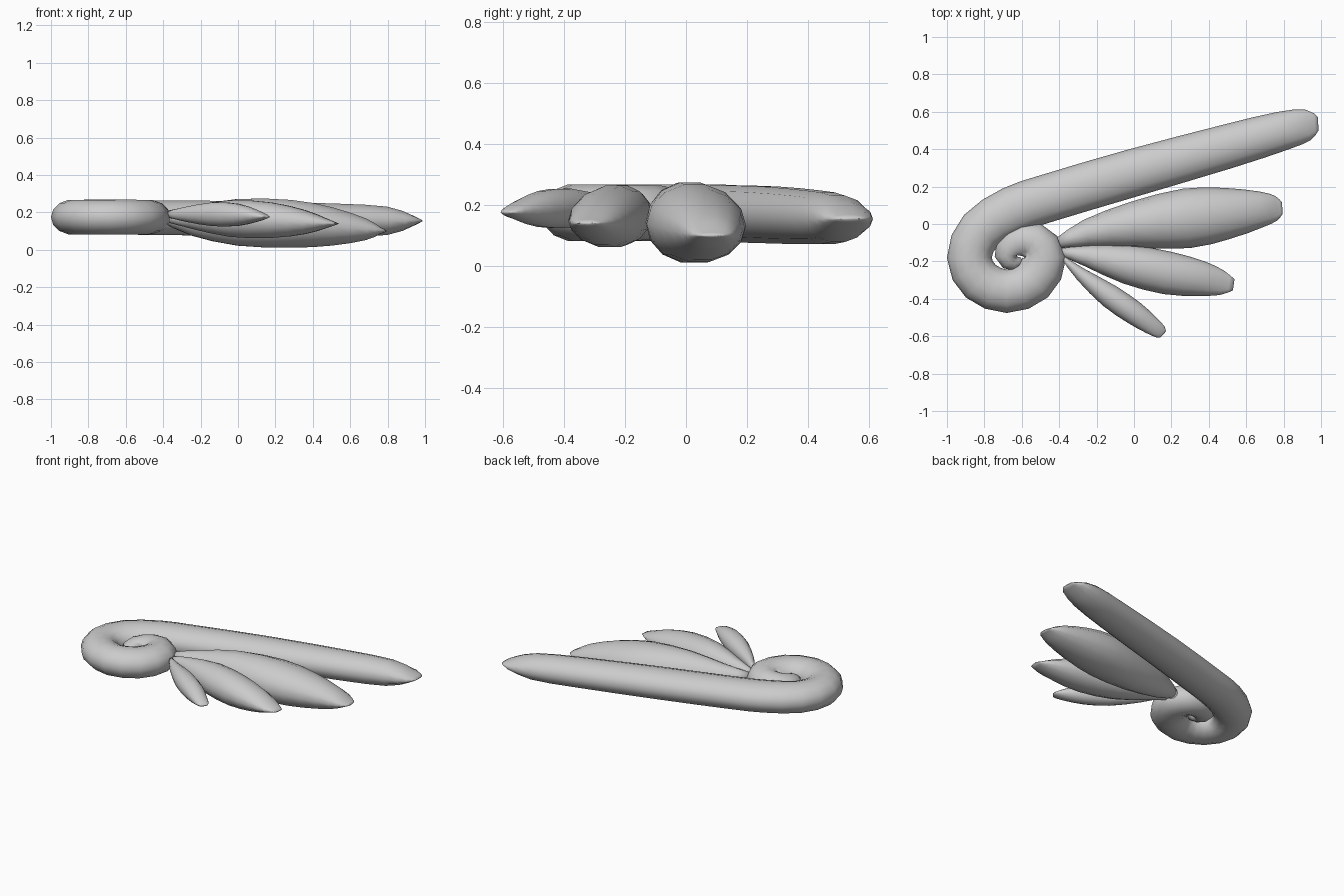
import bpy, bmesh, math
from mathutils import Vector

SIDES = 14

def smooth_stations(pts, steps):
    """Catmull-Rom interpolation of (x, y, z, half width, half height)."""
    out = []
    for i in range(len(pts) - 1):
        a, b = pts[max(i - 1, 0)], pts[i]
        c, d = pts[i + 1], pts[min(i + 2, len(pts) - 1)]
        for s in range(steps):
            t = s / steps
            out.append([0.5 * (2 * q + (r - p) * t + (2 * p - 5 * q + 4 * r - w) * t * t
                               + (3 * q - p - 3 * r + w) * t ** 3)
                        for p, q, r, w in zip(a, b, c, d)])
    out.append(list(pts[-1]))
    return out

def loft(name, pts, steps):
    """Sweep a flat-lying elliptical section along the stations."""
    st = smooth_stations(pts, steps)
    bm = bmesh.new()
    rings = []
    for i, (x, y, z, w, h) in enumerate(st):
        p, n = st[max(i - 1, 0)], st[min(i + 1, len(st) - 1)]
        side = Vector((p[1] - n[1], n[0] - p[0], 0)).normalized()
        w, h = max(w, 0.002), max(h, 0.002)
        rings.append([bm.verts.new(Vector((x, y, z)) + side * w * math.cos(a)
                                   + Vector((0, 0, h * math.sin(a))))
                      for a in (2 * math.pi * k / SIDES for k in range(SIDES))])
    for r0, r1 in zip(rings, rings[1:]):
        for k in range(SIDES):
            j = (k + 1) % SIDES
            bm.faces.new((r0[k], r0[j], r1[j], r1[k]))
    bm.faces.new(rings[0])
    bm.faces.new(rings[-1])
    bmesh.ops.recalc_face_normals(bm, faces=bm.faces)
    me = bpy.data.meshes.new(name)
    bm.to_mesh(me)
    bm.free()
    for f in me.polygons:
        f.use_smooth = True
    ob = bpy.data.objects.new(name, me)
    bpy.context.collection.objects.link(ob)
    return ob

# Long leading plume that curls into a spiral
loft("curled_plume", [
    (0.985, 0.535, 0.155, 0.036, 0.003),
    (0.93, 0.53, 0.155, 0.083, 0.03),
    (0.79, 0.497, 0.155, 0.105, 0.078),
    (0.50, 0.415, 0.16, 0.118, 0.09),
    (0.00, 0.275, 0.168, 0.127, 0.095),
    (-0.45, 0.142, 0.172, 0.128, 0.095),
    (-0.65, 0.073, 0.175, 0.128, 0.095),
    (-0.82, -0.035, 0.175, 0.122, 0.095),
    (-0.88, -0.18, 0.175, 0.12, 0.095),
    (-0.82, -0.305, 0.175, 0.118, 0.095),
    (-0.68, -0.36, 0.175, 0.116, 0.095),
    (-0.54, -0.305, 0.175, 0.118, 0.095),
    (-0.48, -0.18, 0.175, 0.118, 0.093),
    (-0.54, -0.09, 0.175, 0.10, 0.09),
    (-0.635, -0.105, 0.175, 0.09, 0.08),
    (-0.67, -0.17, 0.175, 0.075, 0.065),
    (-0.635, -0.205, 0.175, 0.045, 0.045),
    (-0.60, -0.19, 0.175, 0.015, 0.015)], 2)

# Three feathers fanning out from the spiral
loft("upper_feather", [
    (-0.40, -0.10, 0.175, 0.03, 0.03),
    (-0.25, -0.05, 0.155, 0.075, 0.08),
    (0.00, -0.005, 0.147, 0.125, 0.128),
    (0.28, 0.03, 0.139, 0.16, 0.131),
    (0.50, 0.057, 0.125, 0.137, 0.105),
    (0.68, 0.078, 0.11, 0.096, 0.06),
    (0.76, 0.083, 0.103, 0.066, 0.02),
    (0.793, 0.085, 0.10, 0.03, 0.003)], 2)
loft("middle_feather", [
    (-0.39, -0.15, 0.175, 0.02, 0.025),
    (-0.25, -0.17, 0.172, 0.058, 0.06),
    (-0.04, -0.215, 0.167, 0.104, 0.10),
    (0.18, -0.262, 0.158, 0.115, 0.097),
    (0.36, -0.292, 0.148, 0.094, 0.065),
    (0.47, -0.315, 0.142, 0.066, 0.027),
    (0.533, -0.325, 0.14, 0.03, 0.003)], 2)
loft("lower_feather", [
    (-0.38, -0.18, 0.19, 0.01, 0.015),
    (-0.28, -0.272, 0.19, 0.036, 0.04),
    (-0.13, -0.385, 0.19, 0.063, 0.065),
    (0.00, -0.475, 0.187, 0.063, 0.06),
    (0.09, -0.54, 0.182, 0.05, 0.035),
    (0.14, -0.576, 0.178, 0.037, 0.015),
    (0.157, -0.59, 0.176, 0.02, 0.003)], 2)
